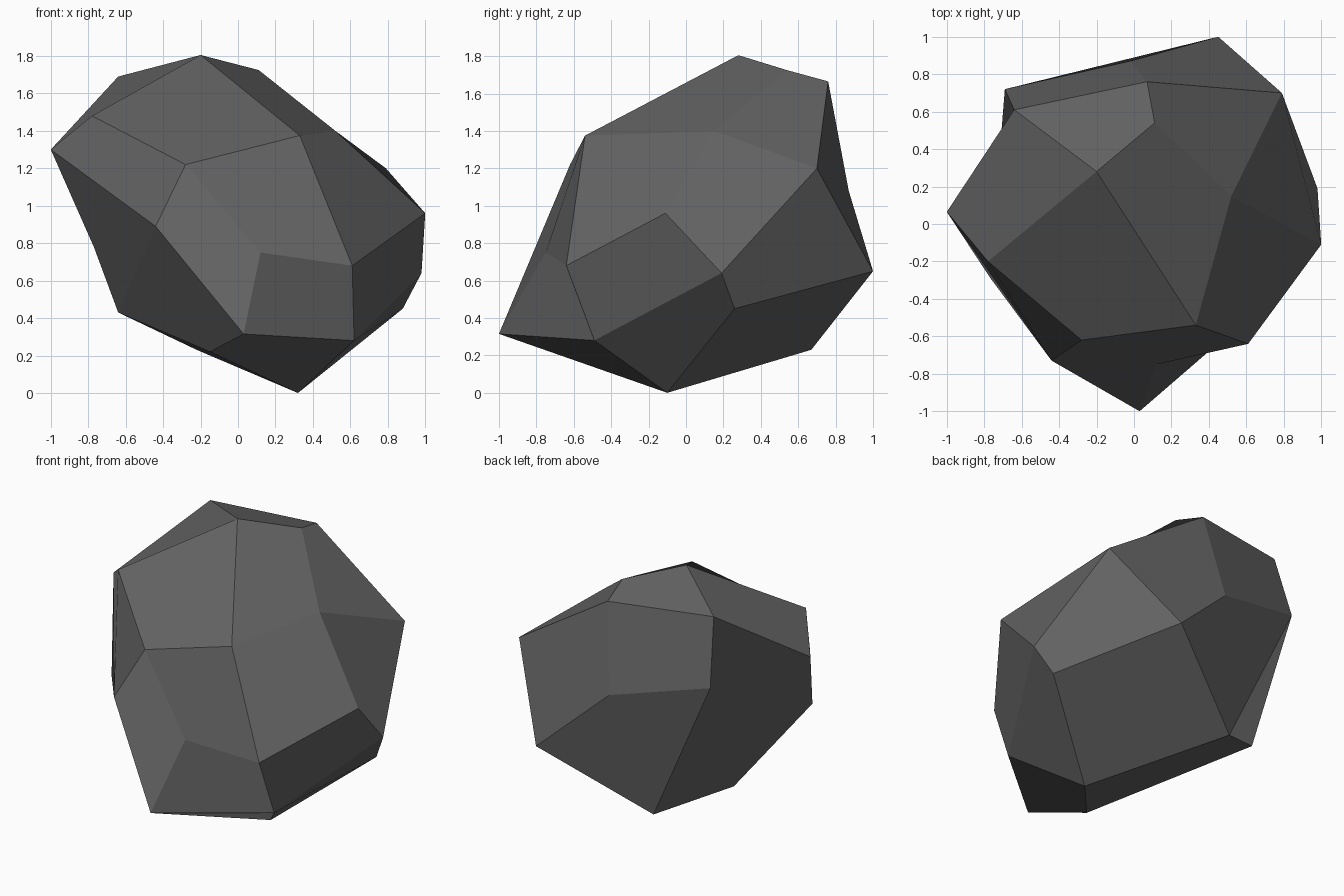
import bpy, bmesh

# Rock: a cube split once per edge, each lattice point pulled to a chipped position.
# Layers run along w (-1, 0, 1), rows along v, columns along u.
LATTICE = [
    [[(-0.15, -0.64, 0.22), (0.32, -0.10, 0.00), (0.88, 0.26, 0.45)],
     [(-0.64, 0.39, 0.43), (-0.22, 0.67, 0.23), (0.45, 1.00, 0.65)],
     [(-0.77, -0.285, 0.78), (-0.69, 0.72, 1.25), (-0.02, 0.87, 1.08)]],
    [[(0.03, -1.00, 0.315), (0.62, -0.49, 0.28), (0.98, 0.19, 0.64)],
     [(-0.44, -0.73, 0.89), None, (0.79, 0.70, 1.20)],
     [(-1.00, 0.065, 1.30), (-0.64, 0.61, 1.69), (0.07, 0.76, 1.665)]],
    [[(0.12, -0.75, 0.75), (0.61, -0.64, 0.68), (1.00, -0.11, 0.96)],
     [(-0.28, -0.62, 1.22), (0.33, -0.54, 1.375), (0.52, 0.15, 1.40)],
     [(-0.78, -0.20, 1.48), (-0.20, 0.28, 1.805), (0.11, 0.54, 1.725)]],
]

bm = bmesh.new()
bmesh.ops.create_cube(bm, size=2)
bmesh.ops.subdivide_edges(bm, edges=bm.edges[:], cuts=1, use_grid_fill=True)
for vert in bm.verts:
    u, v, w = (round(c) + 1 for c in vert.co)
    vert.co = LATTICE[w][v][u]
bmesh.ops.recalc_face_normals(bm, faces=bm.faces[:])

mesh = bpy.data.meshes.new("rock")
bm.to_mesh(mesh)
bm.free()

# Single dark stone colour, flat faces
stone = bpy.data.materials.new("dark stone grey")
stone.diffuse_color = (0.125, 0.125, 0.125, 1)
mesh.materials.append(stone)
rock = bpy.data.objects.new("rock", mesh)
bpy.context.collection.objects.link(rock)
